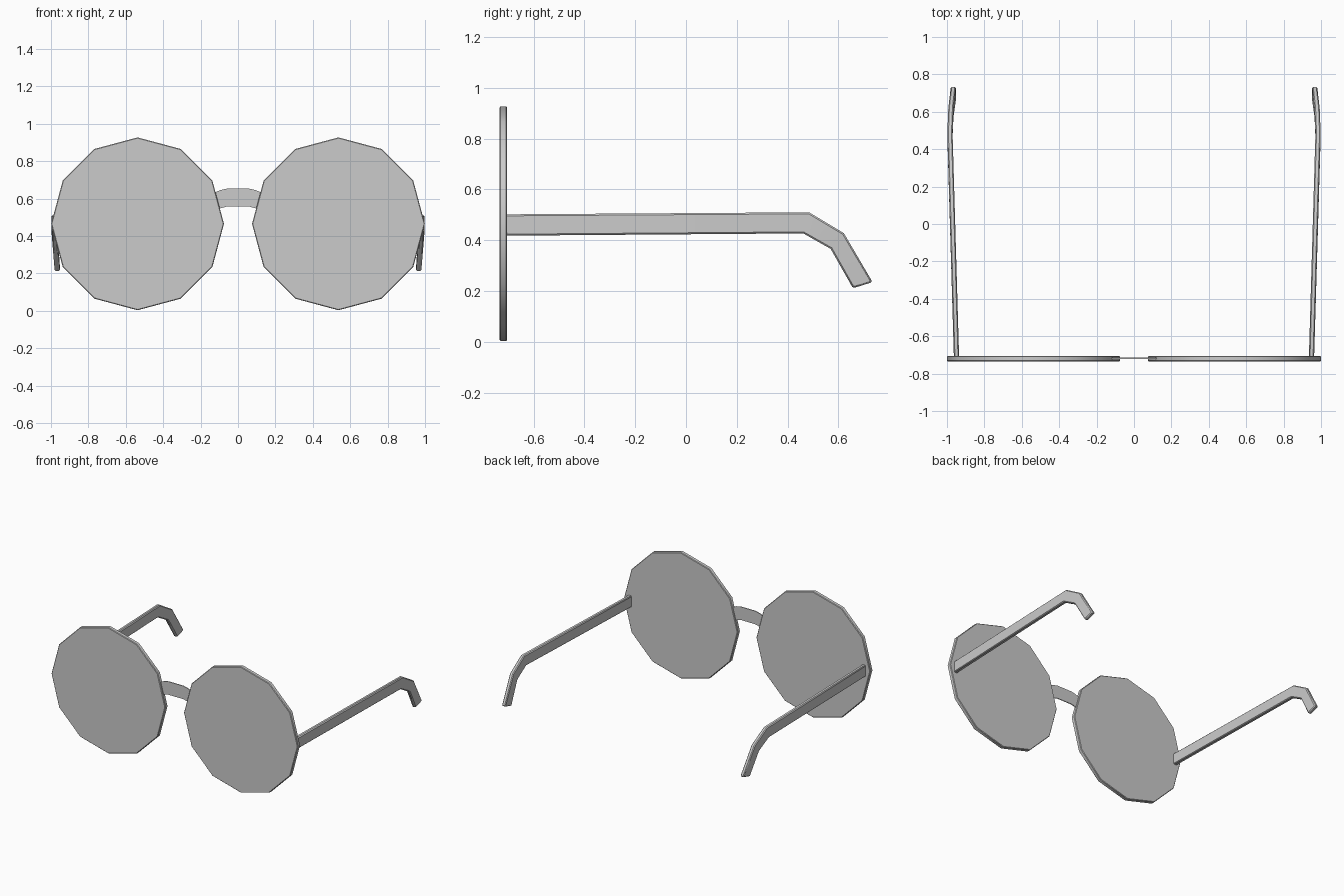
import bpy, bmesh, math

if "Cube" in bpy.data.objects:
    bpy.data.objects.remove(bpy.data.objects["Cube"])


def finish(bm, name, bevel):
    """Soften hard edges, then turn the bmesh into a smooth-by-angle object."""
    bmesh.ops.recalc_face_normals(bm, faces=bm.faces)
    if bevel:
        edges = [e for e in bm.edges if e.calc_face_angle(0) > math.radians(60)]
        bmesh.ops.bevel(bm, geom=edges, offset=bevel, segments=1,
                        profile=0.5, affect='EDGES')
    mesh = bpy.data.meshes.new(name)
    bm.to_mesh(mesh)
    bm.free()
    mesh.shade_smooth()
    mesh.set_sharp_from_angle(angle=math.radians(40))
    obj = bpy.data.objects.new(name, mesh)
    bpy.context.collection.objects.link(obj)
    return obj


def loft(name, sections, bevel):
    """Skin a list of four-corner sections and cap both ends."""
    bm = bmesh.new()
    rings = [[bm.verts.new(p) for p in s] for s in sections]
    for a, b in zip(rings, rings[1:]):
        for i in range(4):
            j = (i + 1) % 4
            bm.faces.new((a[i], a[j], b[j], b[i]))
    bm.faces.new(rings[0])
    bm.faces.new(rings[-1])
    return finish(bm, name, bevel)


def lens(name, side):
    """Twelve-sided flat disc standing upright."""
    front, back, r = -0.735, -0.705, 0.462
    bm = bmesh.new()
    ring = []
    for i in range(12):
        a = math.radians(30 * i)
        ring.append(bm.verts.new((side * 0.537 + r * math.cos(a), front,
                                  0.465 + r * math.sin(a))))
    face = bm.faces.new(ring)
    ext = bmesh.ops.extrude_face_region(bm, geom=[face], use_keep_orig=True)
    for v in ext["geom"]:
        if isinstance(v, bmesh.types.BMVert):
            v.co.y = back
    return finish(bm, name, 0.004)


# Temple stations: centre x, top (y, z), bottom (y, z)
TEMPLE = [
    (0.949, (-0.715, 0.502), (-0.715, 0.418)),
    (0.984, (0.485, 0.510), (0.462, 0.427)),
    (0.979, (0.622, 0.428), (0.570, 0.366)),
    (0.966, (0.735, 0.235), (0.658, 0.211)),
]


def temple(name, side):
    """Side arm with a bent ear hook."""
    h = 0.014
    sections = []
    for x, (ty, tz), (by, bz) in TEMPLE:
        sections.append([(side * (x - h), ty, tz), (side * (x + h), ty, tz),
                         (side * (x + h), by, bz), (side * (x - h), by, bz)])
    return loft(name, sections, 0.006)


# Lenses and temples, left and right
for label, side in (("left", -1), ("right", 1)):
    lens(label + "_lens", side)
    temple(label + "_temple", side)

# Thin arched bridge: x, top z, bottom z
half = [(0.125, 0.632, 0.538), (0.095, 0.645, 0.548), (0.06, 0.653, 0.557)]
arch = [(-x, t, b) for x, t, b in half] + half[::-1]
loft("bridge", [[(x, -0.721, t), (x, -0.715, t), (x, -0.715, b), (x, -0.721, b)]
                for x, t, b in arch], 0)
